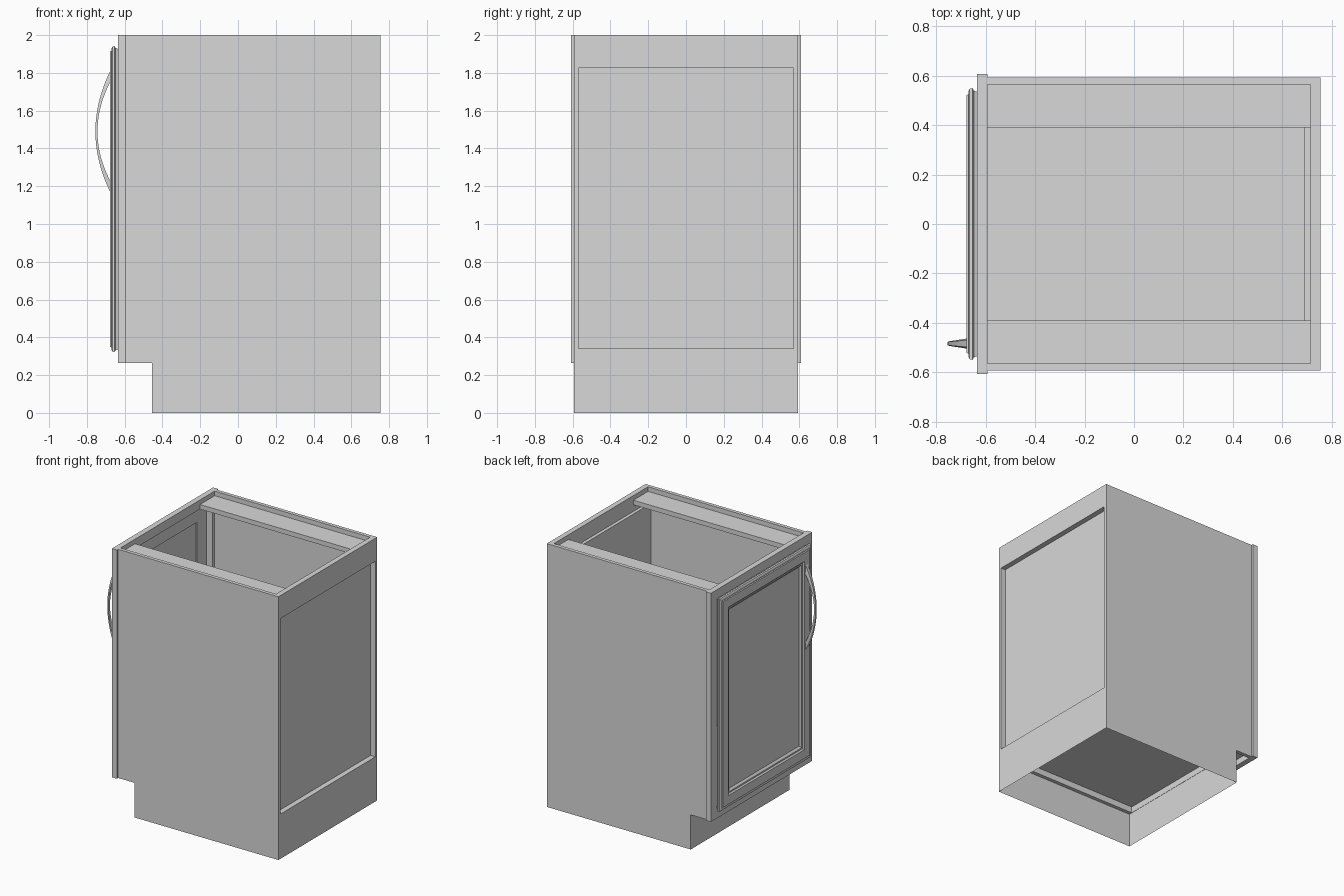
import bpy, bmesh, math

cube = bpy.data.objects.get("Cube")
if cube:
    bpy.data.objects.remove(cube, do_unlink=True)

grey = bpy.data.materials.new("plain grey")
grey.use_nodes = True
grey.diffuse_color = (0.69, 0.69, 0.69, 1)
grey.node_tree.nodes["Principled BSDF"].inputs["Base Color"].default_value = (0.69, 0.69, 0.69, 1)


def finish(name, bm):
    bmesh.ops.recalc_face_normals(bm, faces=bm.faces)
    mesh = bpy.data.meshes.new(name)
    bm.to_mesh(mesh)
    bm.free()
    mesh.materials.append(grey)
    obj = bpy.data.objects.new(name, mesh)
    bpy.context.collection.objects.link(obj)
    return obj


def box(name, x, y, z):
    bm = bmesh.new()
    bmesh.ops.create_cube(bm, size=1)
    for v in bm.verts:
        v.co = [lo + (c + 0.5) * (hi - lo) for c, (lo, hi) in zip(v.co, (x, y, z))]
    return finish(name, bm)


def loft(name, rings, ends="cap"):
    """Join successive rings; cap the ends, join them, or leave them open."""
    bm = bmesh.new()
    loops = [[bm.verts.new(p) for p in ring] for ring in rings]
    pairs = list(zip(loops, loops[1:]))
    if ends == "join":
        pairs.append((loops[-1], loops[0]))
    for a, b in pairs:
        n = len(a)
        for i in range(n):
            bm.faces.new((a[i], a[(i + 1) % n], b[(i + 1) % n], b[i]))
    if ends == "cap":
        bm.faces.new(loops[0])
        bm.faces.new(loops[-1])
    return finish(name, bm)


def rect(x, hy, z0, z1):
    return [(x, -hy, z0), (x, hy, z0), (x, hy, z1), (x, -hy, z1)]


def frame(name, x0, x1, outer, inner):
    """Rectangular frame with an opening, facing along x."""
    loft(name, [rect(x0, *outer), rect(x1, *outer), rect(x1, *inner), rect(x0, *inner)], "join")


X_FRAME, X_BOX, X_RAIL, X_BACK = -0.635, -0.592, 0.715, 0.755   # depth planes
Y_OUT, Y_IN = 0.593, 0.565                                      # side panel faces
KICK_X, KICK_Z, FLOOR_Z = -0.455, 0.263, 0.31                   # toe notch and floor underside

# Side panels and the stretchers along their tops
for side, s in (("left", 1), ("right", -1)):
    box(side + "_side_panel", (X_BOX, X_RAIL), sorted((s * Y_IN, s * Y_OUT)), (KICK_Z, 2))
    box(side + "_top_stretcher", (X_BOX, X_RAIL), sorted((s * 0.39, s * Y_IN)), (1.93, 1.965))

# Plinth: a thin open skirt, with the toe sheet continuing up to the floor
corners = [(KICK_X, -Y_OUT), (X_BACK, -Y_OUT), (X_BACK, Y_OUT), (KICK_X, Y_OUT)]
loft("plinth_skirt", [[(x, y, z) for x, y in corners] for z in (0, KICK_Z)], "open")
box("toe_board", (KICK_X, KICK_X + 0.002), (-Y_IN, Y_IN), (KICK_Z, FLOOR_Z))

# Floor, recessed back panel, and the back and face frames
box("floor_panel", (X_BOX, X_RAIL), (-Y_IN, Y_IN), (FLOOR_Z, 0.34))
box("back_panel", (0.69, X_RAIL), (-Y_IN, Y_IN), (0.34, 1.88))
frame("back_frame", X_RAIL, X_BACK, (Y_OUT, KICK_Z, 2), (0.57, 0.34, 1.825))
frame("face_frame", X_FRAME, X_BOX, (0.608, KICK_Z, 2), (0.54, 0.34, 1.93))

# Door: nested moulding steps from the back recess round to the front panel
profile = [(-0.643, 0.133), (-0.635, 0.133), (-0.635, 0.015), (-0.648, 0.010),
           (-0.654, 0.0), (-0.665, 0.003), (-0.670, 0.012), (-0.670, 0.025),
           (-0.677, 0.028), (-0.677, 0.095), (-0.668, 0.105), (-0.668, 0.115),
           (-0.655, 0.130)]
loft("door", [rect(x, 0.55 - i, 0.322 + i, 1.942 - i) for x, i in profile])

# Bow handle: an arc that is thinner and narrower in the middle
rings = []
STEPS = 24
for k in range(STEPS + 1):
    t = -1 + 2 * k / STEPS
    bow = 1 - t * t
    half = 0.010 + 0.011 * t * t
    outer = (-0.672 - 0.083 * bow, 1.49 + 0.33 * t)
    inner = (-0.672 - 0.072 * bow, 1.49 + 0.27 * t)
    rings.append([(outer[0], -0.484 - half * 0.7, outer[1]), (outer[0], -0.484 + half * 0.7, outer[1]),
                  (inner[0], -0.484 + half, inner[1]), (inner[0], -0.484 - half, inner[1])])
handle = loft("door_handle", rings)
bpy.ops.object.select_all(action="DESELECT")
handle.select_set(True)
bpy.context.view_layer.objects.active = handle
bpy.ops.object.shade_smooth_by_angle(angle=math.radians(30))
